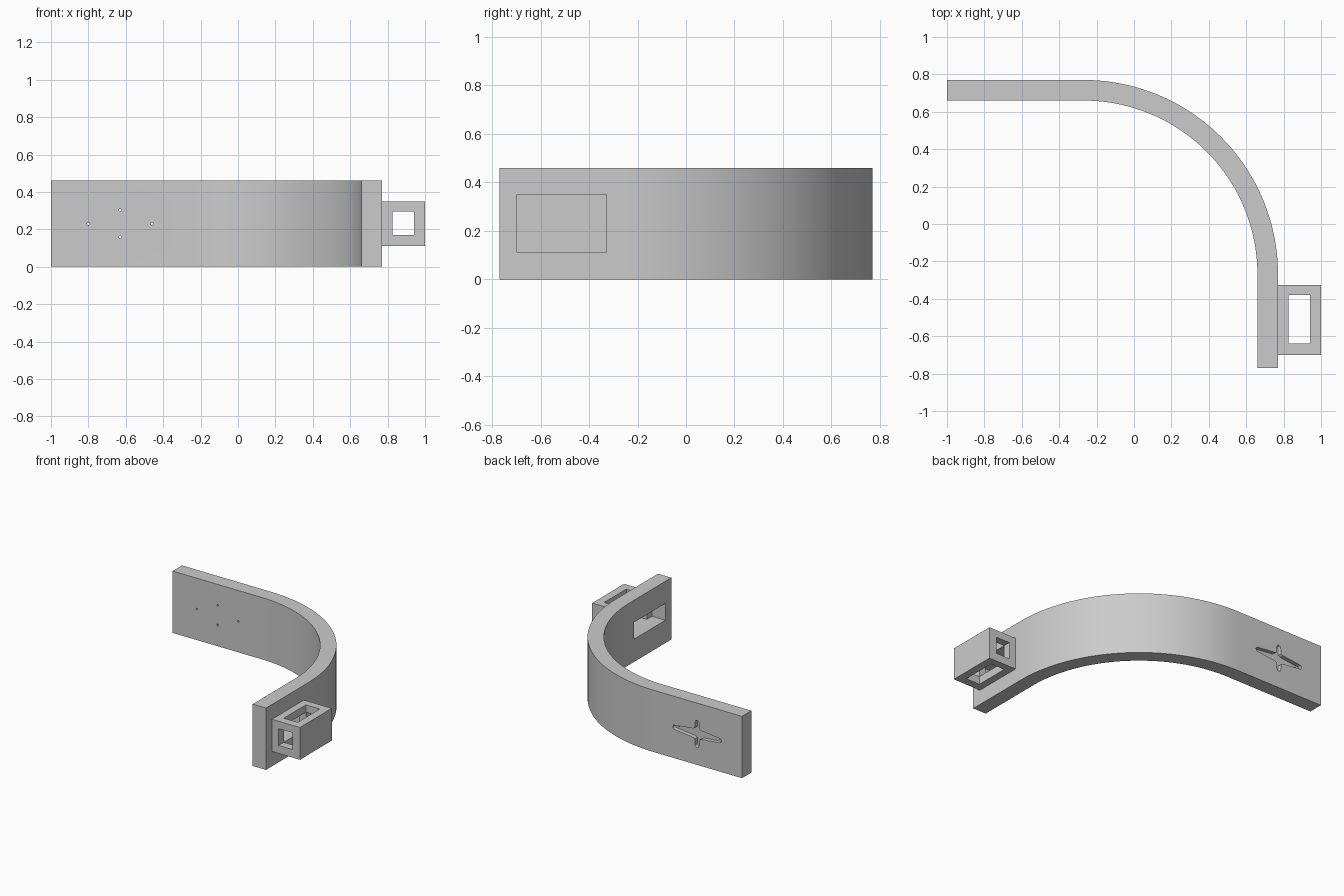
import bpy, bmesh
from math import sin, cos, pi, radians
from mathutils import Vector

if "Cube" in bpy.data.objects:
    bpy.data.objects.remove(bpy.data.objects["Cube"], do_unlink=True)

grey = bpy.data.materials.new("plain grey")
grey.use_nodes = True
COLOUR = (0.6, 0.6, 0.6, 1)
grey.diffuse_color = COLOUR
grey.node_tree.nodes["Principled BSDF"].inputs["Base Color"].default_value = COLOUR


def prism(name, outline, offset):
    """Extrude a flat outline of 3D points along an offset."""
    bm = bmesh.new()
    face = bm.faces.new([bm.verts.new(p) for p in outline])
    ext = bmesh.ops.extrude_face_region(bm, geom=[face], use_keep_orig=True)
    moved = [v for v in ext["geom"] if isinstance(v, bmesh.types.BMVert)]
    bmesh.ops.translate(bm, verts=moved, vec=Vector(offset))
    bmesh.ops.recalc_face_normals(bm, faces=bm.faces[:])
    mesh = bpy.data.meshes.new(name)
    bm.to_mesh(mesh)
    bm.free()
    mesh.materials.append(grey)
    obj = bpy.data.objects.new(name, mesh)
    bpy.context.collection.objects.link(obj)
    return obj


def box(name, x, y, z):
    corners = [(x[0], y[0]), (x[1], y[0]), (x[1], y[1]), (x[0], y[1])]
    return prism(name, [(a, b, z[0]) for a, b in corners], (0, 0, z[1] - z[0]))


def cut(target, cutter):
    cutter.hide_render = True
    mod = target.modifiers.new("cut", "BOOLEAN")
    mod.operation = "DIFFERENCE"
    mod.solver = "EXACT"
    mod.object = cutter
    bpy.context.view_layer.objects.active = target
    bpy.ops.object.modifier_apply(modifier=mod.name)
    bpy.data.objects.remove(cutter, do_unlink=True)


# Curved strip: two straight ends joined by a quarter turn
HEIGHT, OUT, INN, MID = 0.46, 0.77, 0.66, -0.27
STEPS = 36


def edge(reach):
    r = reach - MID
    arc = [(MID + r * sin(t), MID + r * cos(t), 0)
           for t in (pi / 2 * i / STEPS for i in range(STEPS + 1))]
    return [(-1, reach, 0)] + arc + [(reach, -OUT, 0)]


strip = prism("curved_strip", edge(OUT) + edge(INN)[::-1], (0, 0, HEIGHT))

# Window through the strip, behind the bracket
cut(strip, box("window_cutter", (0.6, OUT + 0.05), (-0.70, -0.33), (0.17, 0.295)))

# Cross-shaped recess in the back face
CX, CZ, DEPTH = -0.63, 0.23, 0.03


def recess_arm(angle, length, root, tip):
    """Tapered arm with a rounded tip, pointing along an angle in the back face."""
    pts = [(0, root), (0, -root)]
    pts += [(length - tip + tip * cos(a), tip * sin(a))
            for a in (-pi / 2 + pi * i / 10 for i in range(11))]
    c, s = cos(angle), sin(angle)
    outline = [(CX + u * c - v * s, OUT - DEPTH, CZ + u * s + v * c) for u, v in pts]
    cut(strip, prism("arm_cutter", outline, (0, 0.1, 0)))


def round_cut(x, z, radius, start, length, sides):
    ring = [(x + radius * cos(2 * pi * i / sides), start, z + radius * sin(2 * pi * i / sides))
            for i in range(sides)]
    cut(strip, prism("round_cutter", ring, (0, length, 0)))


round_cut(CX, CZ, 0.045, OUT - DEPTH, 0.1, 32)
for k in range(4):
    if k % 2:
        recess_arm(k * pi / 2, 0.1, 0.022, 0.016)
    else:
        recess_arm(k * pi / 2, 0.2, 0.036, 0.016)

# Four small screw holes right through the strip
for dx, dz in ((0.17, 0), (-0.17, 0), (0, 0.073), (0, -0.073)):
    round_cut(CX + dx, CZ + dz, 0.007, 0.6, 0.3, 12)

# Hollow bracket on the outside, open at the ends, top, bottom and inner side
bracket = box("bracket", (OUT, 1.0), (-0.70, -0.325), (0.11, 0.35))
cut(bracket, box("end_cutter", (0.825, 0.94), (-0.9, -0.1), (0.17, 0.295)))
cut(bracket, box("top_cutter", (0.825, 0.94), (-0.64, -0.38), (0, 0.5)))
cut(bracket, box("inner_cutter", (0.7, 0.9), (-0.64, -0.38), (0.17, 0.295)))

# Smooth the curve, keep the corners crisp
bpy.ops.object.select_all(action="DESELECT")
strip.select_set(True)
bpy.context.view_layer.objects.active = strip
bpy.ops.object.shade_smooth_by_angle(angle=radians(30))
